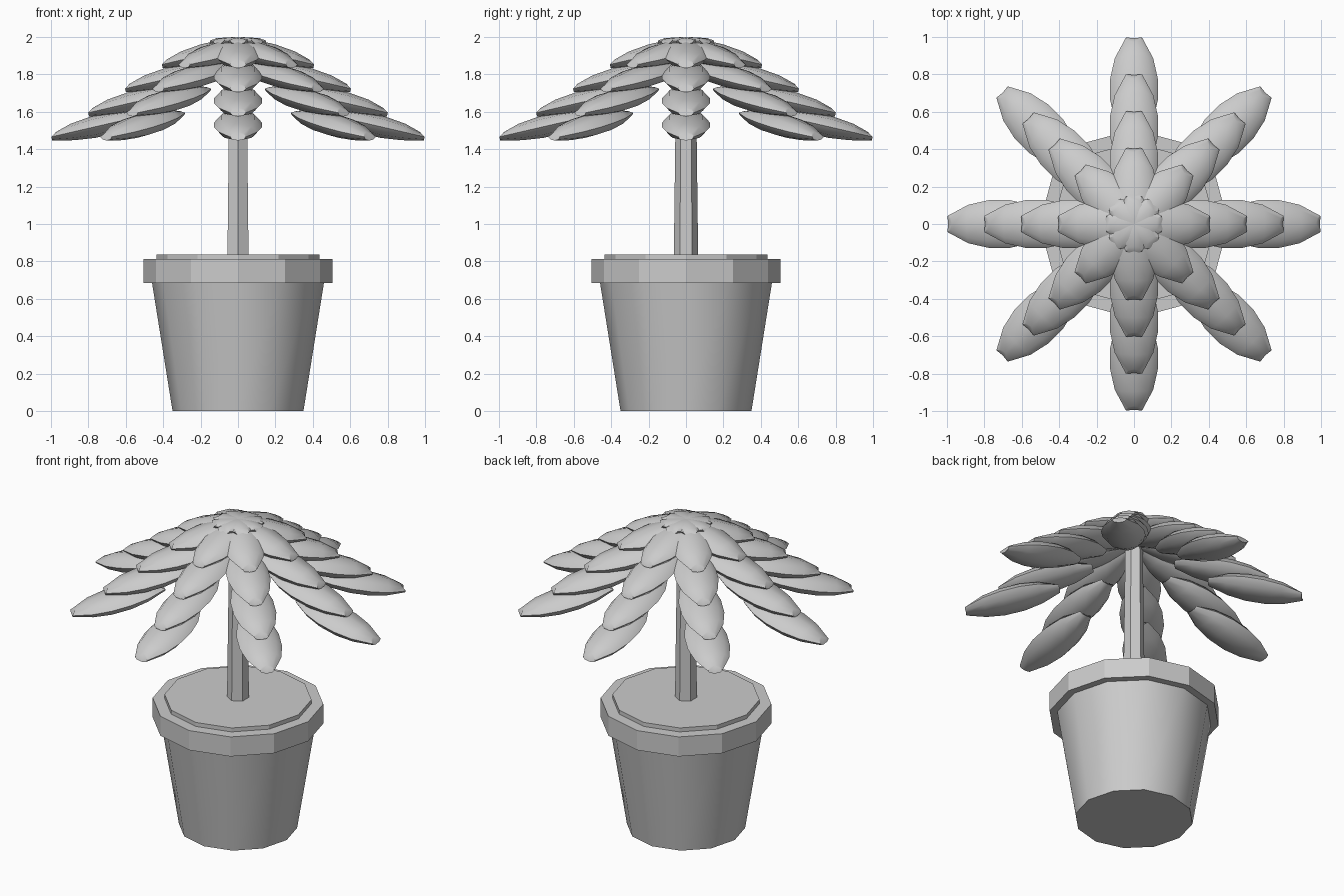
import bpy, bmesh
from math import cos, sin, pi, radians
from mathutils import Matrix, Vector

if "Cube" in bpy.data.objects:
    bpy.data.objects.remove(bpy.data.objects["Cube"], do_unlink=True)

grey = bpy.data.materials.new("plain grey")
grey.use_nodes = True
colour = (0.6, 0.6, 0.6, 1)
grey.diffuse_color = colour
grey.node_tree.nodes["Principled BSDF"].inputs["Base Color"].default_value = colour


def loft(name, rings, smooth=None):
    """Join equal rings of points into a closed, capped solid."""
    bm = bmesh.new()
    loops = [[bm.verts.new(p) for p in ring] for ring in rings]
    n = len(loops[0])
    for a, b in zip(loops, loops[1:]):
        for i in range(n):
            j = (i + 1) % n
            bm.faces.new((a[i], a[j], b[j], b[i]))
    bm.faces.new(loops[0][::-1])
    bm.faces.new(loops[-1])
    bmesh.ops.recalc_face_normals(bm, faces=bm.faces[:])
    mesh = bpy.data.meshes.new(name)
    bm.to_mesh(mesh)
    bm.free()
    mesh.materials.append(grey)
    obj = bpy.data.objects.new(name, mesh)
    bpy.context.collection.objects.link(obj)
    if smooth:
        bpy.ops.object.select_all(action='DESELECT')
        obj.select_set(True)
        bpy.context.view_layer.objects.active = obj
        bpy.ops.object.shade_smooth_by_angle(angle=radians(smooth))
    return obj


def tapered(name, sides, profile, turn=0.0, smooth=None):
    """Upright tapered prism from (radius, height) pairs."""
    angles = [turn + 2 * pi * i / sides for i in range(sides)]
    return loft(name, [[(r * cos(a), r * sin(a), z) for a in angles]
                       for r, z in profile], smooth)


# Pot, rim, soil and trunk
tapered("pot", 12, [(0.35, 0), (0.462, 0.70)], smooth=31)
tapered("rim", 12, [(0.505, 0.685), (0.505, 0.812)])
tapered("soil", 12, [(0.435, 0.80), (0.435, 0.838)])
tapered("trunk", 6, [(0.065, 0.83), (0.052, 1.88)], turn=pi / 2)

# One leaf: flattened spindle along x, with slanted end caps
stations = [(0.285, 0.043, 0.02), (0.17, 0.103, 0.045), (0.06, 0.127, 0.058)]
half = stations + [(-t, w, h) for t, w, h in reversed(stations)]
rings = []
for t, w, h in half:
    ring = []
    for k in range(8):
        a = k * pi / 4
        lift = max(0, sin(a))
        is_end = abs(t) > 0.28
        slant = 0.03 * lift * (1 if t > 0 else -1) if is_end else 0
        ring.append((t - slant, w * cos(a), h * sin(a)))
    rings.append(ring)
leaf = loft("leaf", [[Vector((x, y, z)) for x, y, z in r] for r in rings], smooth=40)

# Four tiers of eight drooping leaves
tilt = Matrix.Rotation(radians(13), 4, 'Y')
for tier in range(4):
    place = Matrix.Translation((0.72 - 0.197 * tier, 0, 1.53 + 0.129 * tier))
    for k in range(8):
        copy = leaf.copy()
        copy.name = f"leaf_tier{tier + 1}_{k + 1}"
        copy.matrix_world = Matrix.Rotation(k * pi / 4, 4, 'Z') @ place @ tilt
        bpy.context.collection.objects.link(copy)
bpy.data.objects.remove(leaf, do_unlink=True)
